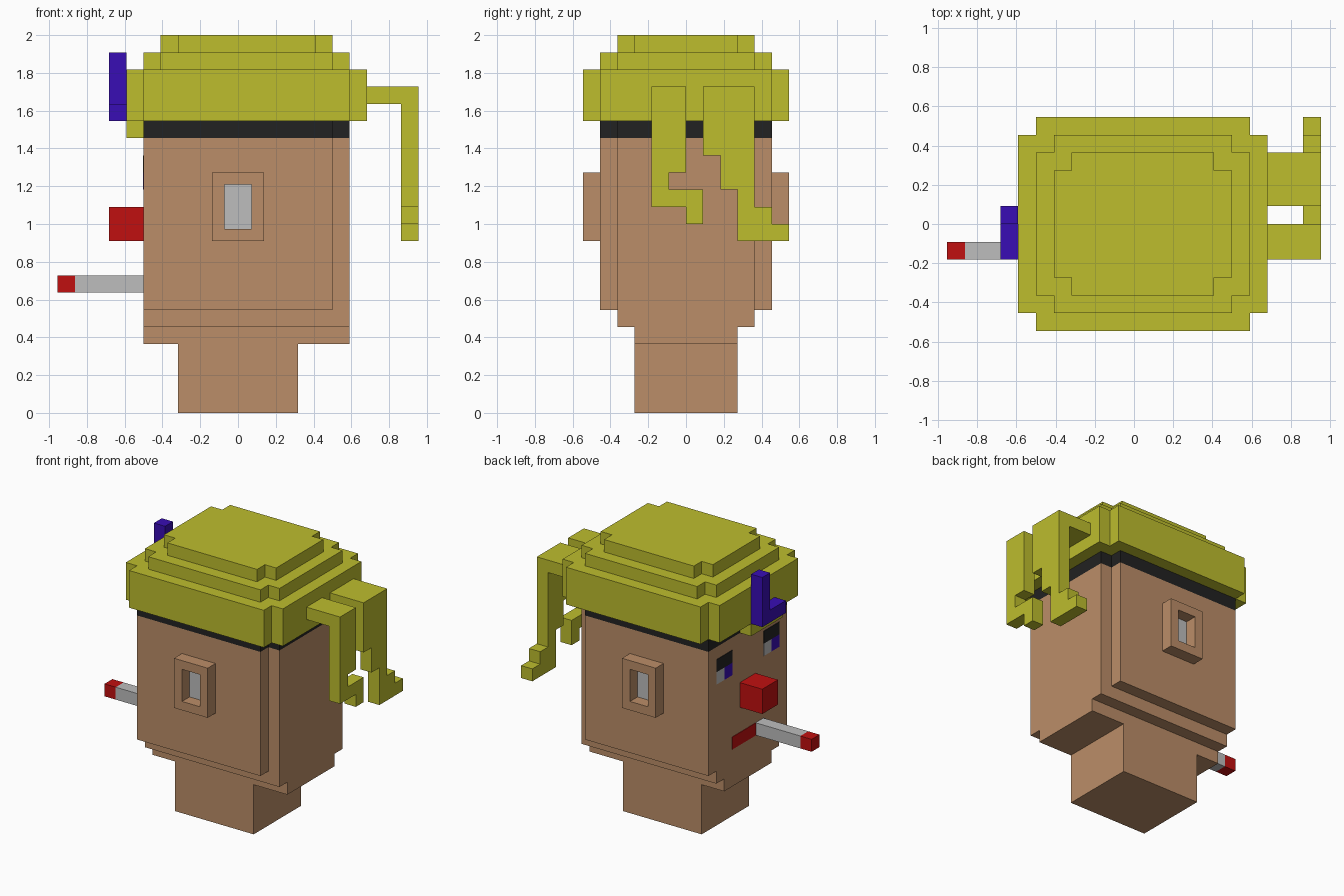
import bpy
import bmesh

if "Cube" in bpy.data.objects:
    bpy.data.objects.remove(bpy.data.objects["Cube"], do_unlink=True)

U = 1 / 11  # size of one block; all coordinates below are in blocks


def material(name, rgb):
    m = bpy.data.materials.new(name)
    m.use_nodes = True
    col = (*rgb, 1)
    m.diffuse_color = col
    bsdf = next(n for n in m.node_tree.nodes if n.type == 'BSDF_PRINCIPLED')
    bsdf.inputs["Base Color"].default_value = col
    return m


SKIN = material("skin", (0.50, 0.27, 0.138))
HAIR = material("hair_yellow", (0.51, 0.51, 0.027))
BLACK = material("black", (0.016, 0.016, 0.016))
RED = material("red", (0.53, 0.005, 0.005))
BLUE = material("violet_blue", (0.04, 0.004, 0.46))
GREY = material("light_grey", (0.51, 0.51, 0.51))


def finish(name, bm, *mats):
    bmesh.ops.recalc_face_normals(bm, faces=bm.faces[:])
    me = bpy.data.meshes.new(name)
    bm.to_mesh(me)
    bm.free()
    for m in mats:
        me.materials.append(m)
    ob = bpy.data.objects.new(name, me)
    bpy.context.collection.objects.link(ob)
    return ob


def prism(name, outline, axis, lo, hi, mat):
    """Extrude an outline: (x, y) along z, or (y, z) along x."""
    def place(a, b, c):
        return (a * U, b * U, c * U) if axis == 'z' else (c * U, a * U, b * U)
    bm = bmesh.new()
    face = bm.faces.new([bm.verts.new(place(a, b, lo)) for a, b in outline])
    ext = bmesh.ops.extrude_face_region(bm, geom=[face])
    d = (hi - lo) * U
    bmesh.ops.translate(bm, vec=(0, 0, d) if axis == 'z' else (d, 0, 0),
                        verts=[v for v in ext['geom'] if isinstance(v, bmesh.types.BMVert)])
    return finish(name, bm, mat)


def box(name, x, y, z, mat):
    rect = [(x[0], y[0]), (x[1], y[0]), (x[1], y[1]), (x[0], y[1])]
    return prism(name, rect, 'z', z[0], z[1], mat)


def notched(x0, x1, y):
    """Rectangle with a one-block notch in each corner."""
    return [(x0 + 1, -y), (x1 - 1, -y), (x1 - 1, 1 - y), (x1, 1 - y),
            (x1, y - 1), (x1 - 1, y - 1), (x1 - 1, y), (x0 + 1, y),
            (x0 + 1, y - 1), (x0, y - 1), (x0, 1 - y), (x0 + 1, 1 - y)]


# Neck, stepped jaw and head
box("neck", (-3.5, 3.5), (-3, 3), (0, 4), SKIN)
box("jaw_lower", (-5.5, 6.5), (-3, 3), (4, 5), SKIN)
box("jaw_upper", (-5.5, 6.5), (-4, 4), (5, 6), SKIN)
head_plan = [(-5.5, -5), (5.5, -5), (5.5, -4), (6.5, -4),
             (6.5, 4), (5.5, 4), (5.5, 5), (-5.5, 5)]
prism("head", head_plan, 'z', 6, 16, SKIN)
prism("headband", head_plan, 'z', 16, 17, BLACK)

# Hair: three shrinking tiers and a fringe over the face
for i, (z0, z1) in enumerate([(17, 20), (20, 21), (21, 22)]):
    prism(f"hair_tier_{i + 1}", notched(-6.5 + i, 7.5 - i, 6 - i), 'z', z0, z1, HAIR)
box("hair_fringe", (-6.5, -5.5), (-3, 1), (16, 17), HAIR)

# Two hanging hair strands, each joined to the cap by an arm
strand_a = [(-2, 19), (0, 19), (0, 14), (-1, 14), (-1, 13), (1, 13),
            (1, 11), (0, 11), (0, 12), (-2, 12)]
strand_b = [(1, 19), (4, 19), (4, 12), (5, 12), (5, 11), (6, 11), (6, 10),
            (3, 10), (3, 13), (2, 13), (2, 15), (1, 15)]
for tag, outline, y in (("a", strand_a, (-2, 0)), ("b", strand_b, (1, 4))):
    prism(f"hair_strand_{tag}", outline, 'x', 9.5, 10.5, HAIR)
    box(f"hair_arm_{tag}", (7.5, 9.5), y, (18, 19), HAIR)

# Hair clip, L-shaped
prism("hair_clip", [(1, 17), (1, 21), (0, 21), (0, 18), (-2, 18), (-2, 17)],
      'x', -7.5, -6.5, BLUE)

# Ears: a slab with an inset hole whose bottom is grey
for tag, s in (("right", -1), ("left", 1)):
    bm = bmesh.new()
    bmesh.ops.create_cube(bm, size=1)
    for v in bm.verts:
        v.co = (v.co.x * 3 * U, (5.5 * s + v.co.y) * U, (12 + v.co.z * 4) * U)
    bm.normal_update()
    outer = next(f for f in bm.faces if f.normal.y * s > 0.9)
    inner = next(f for f in bm.faces if f.normal.y * s < -0.9)
    bmesh.ops.delete(bm, geom=[inner], context='FACES_ONLY')
    bmesh.ops.inset_region(bm, faces=[outer], thickness=U)
    ext = bmesh.ops.extrude_discrete_faces(bm, faces=[outer])
    hole = ext['faces'][0]
    hole.material_index = 1
    bmesh.ops.translate(bm, vec=(0, -0.96 * s * U, 0), verts=hole.verts[:])
    # join the pushed-in face to the rim of the hole
    rim = [e for e in bm.edges if e.is_boundary
           and all(abs(v.co.x) < U and abs(v.co.z - 12 * U) < 1.5 * U for v in e.verts)]
    if rim:
        bmesh.ops.bridge_loops(bm, edges=rim)
        for f in bm.faces:
            if f is not hole:
                f.material_index = 0
    finish(f"ear_{tag}", bm, SKIN, GREY)

# Face: nose, thin mouth and eye plates, cigarette
box("nose", (-7.5, -5.5), (-1, 1), (10, 12), RED)
plate = (-5.54, -5.48)
box("mouth", plate, (-1, 2), (7, 8), RED)
for tag, y in (("left", 2), ("right", -4)):
    box(f"eyebrow_{tag}", plate, (y, y + 2), (14, 15), BLACK)
    box(f"eye_white_{tag}", plate, (y + 1, y + 2), (13, 14), GREY)
    box(f"iris_{tag}", plate, (y, y + 1), (13, 14), BLUE)
box("cigarette", (-9.5, -5.5), (-2, -1), (7, 8), GREY)
box("cigarette_tip", (-10.5, -9.5), (-2, -1), (7, 8), RED)
